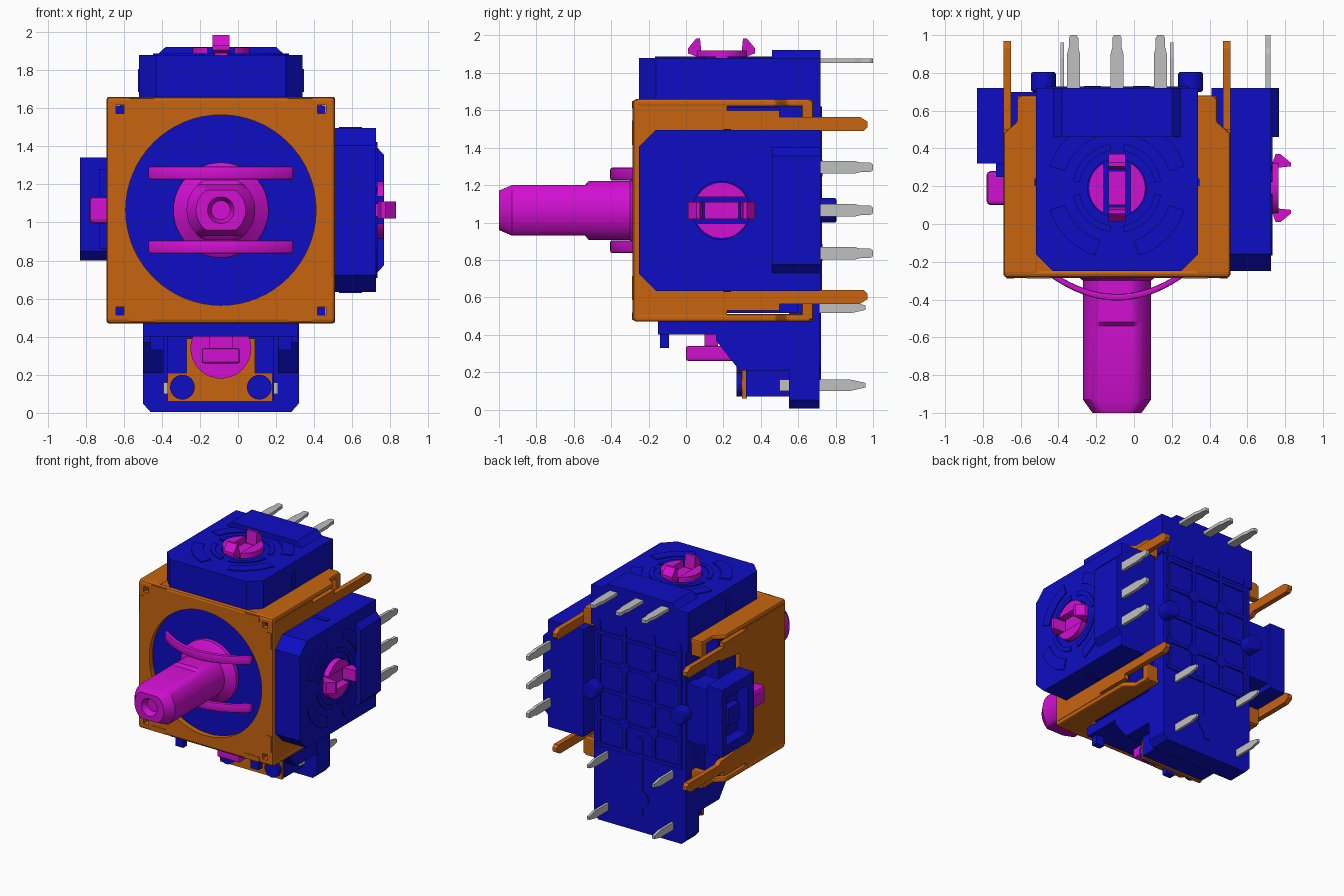
import bpy, bmesh, math
from mathutils import Matrix, Vector

old = bpy.data.objects.get("Cube")
if old:
    bpy.data.objects.remove(old, do_unlink=True)

CX, CZ, YC = -0.09, 1.065, 0.19      # stick axis and pivot depth


def material(name, rgb):
    m = bpy.data.materials.new(name)
    m.use_nodes = True
    m.diffuse_color = (*rgb, 1)
    m.node_tree.nodes["Principled BSDF"].inputs["Base Color"].default_value = (*rgb, 1)
    return m


BLUE = material("blue plastic", (0.004, 0.004, 0.55))
ORANGE = material("orange metal", (0.58, 0.13, 0.005))
MAGENTA = material("magenta plastic", (0.64, 0.005, 0.64))
GREY = material("grey pin", (0.53, 0.53, 0.53))


def finish(name, bm, mat, bevel=0, M=None, smooth=False):
    bmesh.ops.recalc_face_normals(bm, faces=bm.faces)
    if bevel:
        sharp = [e for e in bm.edges if len(e.link_faces) == 2 and e.calc_face_angle() > 0.6]
        bmesh.ops.bevel(bm, geom=sharp, offset=bevel, segments=2, profile=0.5,
                        affect='EDGES', clamp_overlap=True)
    if M:
        bm.transform(M)
    me = bpy.data.meshes.new(name)
    bm.to_mesh(me)
    bm.free()
    me.materials.append(mat)
    ob = bpy.data.objects.new(name, me)
    bpy.context.collection.objects.link(ob)
    if smooth:
        bpy.ops.object.select_all(action='DESELECT')
        ob.select_set(True)
        bpy.context.view_layer.objects.active = ob
        bpy.ops.object.shade_smooth_by_angle(angle=math.radians(35))
    return ob


def prism(name, pts, axis, a, b, mat, **kw):
    """Extrude a 2D outline along an axis: x uses (y,z), y uses (x,z), z uses (x,y)."""
    place = {'x': lambda p, t: (t, p[0], p[1]), 'y': lambda p, t: (p[0], t, p[1]),
             'z': lambda p, t: (p[0], p[1], t)}[axis]
    bm = bmesh.new()
    lo = [bm.verts.new(place(p, a)) for p in pts]
    hi = [bm.verts.new(place(p, b)) for p in pts]
    bm.faces.new(lo)
    bm.faces.new(hi)
    n = len(pts)
    for i in range(n):
        bm.faces.new((lo[i], lo[(i + 1) % n], hi[(i + 1) % n], hi[i]))
    return finish(name, bm, mat, **kw)


def box(name, x, y, z, mat, **kw):
    x, y = sorted(x), sorted(y)
    return prism(name, [(x[0], y[0]), (x[1], y[0]), (x[1], y[1]), (x[0], y[1])],
                 'z', z[0], z[1], mat, **kw)


def arc(cx, cy, r, a0=0, a1=360, n=32):
    full = a1 - a0 == 360
    return [(cx + r * math.cos(math.radians(a0 + (a1 - a0) * i / n)),
             cy + r * math.sin(math.radians(a0 + (a1 - a0) * i / n)))
            for i in range(n if full else n + 1)]


def cut(ob, cutter):
    m = ob.modifiers.new("cut", 'BOOLEAN')
    m.object, m.solver = cutter, 'EXACT'
    dg = bpy.context.evaluated_depsgraph_get()
    me = bpy.data.meshes.new_from_object(ob.evaluated_get(dg))
    ob.modifiers.clear()
    ob.data = me
    bpy.data.objects.remove(cutter, do_unlink=True)


# Metal frame: front plate with a round opening and corner reliefs
plate = box("frame_front", (CX - .6, CX + .6), (-.285, -.24), (CZ - .595, CZ + .595), ORANGE, bevel=.02)
cut(plate, prism("cutter", arc(CX, CZ, .5, n=64), 'y', -.4, 0, BLUE))
for s in (-1, 1):
    for t in (-1, 1):
        x0, z0 = CX + s * .53, CZ + t * .53
        cut(plate, box("cutter", (x0 - .022, x0 + .022), (-.4, 0), (z0 - .022, z0 + .022), BLUE))
        for k in (0, 1):   # slits where the sides fold back
            u, v = (.415, .565) if k else (.565, .415)
            tab = prism("frame_fold", [(CX + s * (u + a * (.065 if k else .02)),
                                        CZ + t * (v + b * (.02 if k else .065)))
                                       for a, b in ((-1, -1), (1, -1), (1, 1), (-1, 1))],
                        'y', -.289, -.25, ORANGE)

# Frame sides, folded strips and solder legs
for s, side in ((-1, "right"), (1, "left")):
    xa, xb = CX + s * .6, CX + s * .56
    prof = [(-.27, -.56), (.22, -.56), (.22, -.535), (.5, -.535), (.5, -.5), (.93, -.5), (.97, -.475),
            (.97, -.445), (.95, -.425), (.57, -.425), (.54, -.405), (.3, -.38), (.3, -.28)]
    prof = prof + [(y, -z) for y, z in reversed(prof)]
    prism(f"{side}_frame_side", [(y, CZ + z) for y, z in prof], 'x', xa, xb, ORANGE)
    for t, end in ((-1, "lower"), (1, "upper")):
        strip = [(.6, -.27), (.6, .48), (.53, .54), (.53, .66), (.51, .68), (.42, .68), (.42, -.27)]
        prism(f"{side}_{end}_frame_strip", [(CX + s * u, y) for u, y in strip], 'z',
              CZ + t * .595, CZ + t * .555, ORANGE, bevel=.012)
        box(f"{side}_{end}_frame_lip", (CX + s * .43, CX + s * .53), (.62, .68),
            sorted((CZ + t * .585, CZ + t * .46)), ORANGE, bevel=.01)
for t in (-1, 1):
    box("frame_cross_strip", (CX - .56, CX + .56), (-.27, -.1),
        sorted((CZ + t * .59, CZ + t * .555)), ORANGE)

# Inner housing and back plate
box("housing", (CX - .55, CX + .55), (-.22, .5), (CZ - .55, CZ + .55), BLUE)
box("housing_rear", (CX - .43, CX + .43), (.48, .6), (CZ - .55, CZ + .62), BLUE)
prism("back_plate", [(CX + u, z) for u, z in ((-.41, .05), (-.37, .005), (.37, .005), (.41, .05),
                                              (.41, 1.8), (-.41, 1.8))], 'y', .55, .715, BLUE)
for u in (-.36, -.13, .13, .36):
    box("back_rib", (CX + u - .014, CX + u + .014), (.7, .727), (.62, 1.62), BLUE)
for z in (.62, .84, 1.065, 1.29, 1.52):
    box("back_rib", (CX - .38, CX + .38), (.7, .727), (z - .014, z + .014), BLUE)
for u in (-.13, .13):
    for z in (.84, 1.29):
        prism("back_boss", arc(CX + u, z, .045, n=20), 'y', .7, .731, BLUE)
prism("back_keyhole", arc(CX, .27, .08, n=24), 'y', .7, .722, BLUE)
box("back_key_slot", (CX - .03, CX + .03), (.7, .722), (.14, .76), BLUE)
for s in (-1, 1):
    prism("locating_peg", arc(CX + s * .39, CZ, .066, n=24), 'y', .7, .805, BLUE, bevel=.012)


# Rotary sensors: one on the top, the same one turned onto the left side
def sensor(side, M):
    body = [(-.43, .72), (-.43, -.16), (-.34, -.25), (.34, -.25), (.43, -.16), (.43, .72)]
    ob = prism(f"{side}_sensor_body", body, 'z', .5, .815, BLUE, M=M)
    cut(ob, prism("cutter", arc(0, YC, .155), 'z', .775, .9, BLUE, M=M))
    prism(f"{side}_sensor_terminal_block", [(-.335, .5), (.335, .5), (.335, .815), (.29, .857),
          (-.29, .857), (-.335, .815)], 'y', .46, .72, BLUE, M=M)
    for i in range(4):   # raised rim sectors
        a = 45 + 90 * i
        for r0, r1, w in ((.2, .235, 36), (.29, .375, 27)):
            prism(f"{side}_sensor_rim", arc(0, YC, r1, a - w, a + w, 12) +
                  arc(0, YC, r0, a + w, a - w, 12), 'z', .81, .823, BLUE, M=M)
    box(f"{side}_clip_bridge", (-.045, .045), (YC - .09, YC + .09), (.77, .825), MAGENTA, M=M)
    barb = [(.1, .77), (.115, .92), (.135, .92), (.18, .865), (.18, .84), (.14, .825), (.14, .77)]
    for s in (-1, 1):
        prism(f"{side}_clip_barb", [(YC + s * v, d) for v, d in barb], 'x', -.045, .045, MAGENTA, M=M)
        prism(f"{side}_clip_pad", [(s * u, v) for u, v in arc(0, YC, .15, -62, 62, 16)],
              'z', .77, .855, MAGENTA, M=M)
        box(f"{side}_sensor_rail", (s * .43, s * .436), (.2, .24), (.62, .74), BLUE, M=M)
    pin = [(.7, .034), (.9, .034), (.935, .025), (.985, .025), (1, .015)]
    for u in (-.23, 0, .23):
        prism(f"{side}_sensor_pin", [(u + w, y) for y, w in pin] +
              [(u - w, y) for y, w in reversed(pin)], 'z', .787, .812, GREY, M=M)


centre = Matrix.Translation((CX, 0, CZ))
sensor("top", centre)
sensor("left", centre @ Matrix.Rotation(math.pi / 2, 4, 'Y'))

# Control stick, lofted along y with two flats and a dimpled tip
bm = bmesh.new()
rings = []
for y, r, f in ((-.2, .25, .25), (-.25, .25, .25), (-.285, .2, .2), (-.3, .18, .158), (-.52, .18, .158),
                (-.54, .18, .135), (-.93, .18, .135), (-1, .13, .105), (-1, .07, .07), (-.95, .05, .05)):
    rings.append([bm.verts.new((CX + u, y, CZ + max(-f, min(f, v)))) for u, v in arc(0, 0, r, n=48)])
for a, b in zip(rings, rings[1:]):
    for i in range(48):
        bm.faces.new((a[i], a[(i + 1) % 48], b[(i + 1) % 48], b[i]))
bm.faces.new(rings[0])
bm.faces.new(rings[-1])
finish("stick", bm, MAGENTA, smooth=True)

# Curved guide bars above and below the stick
us = [-.38 + .76 * i / 24 for i in range(25)]
guide = [(CX + u, -.405 + 1.0 * u * u) for u in us] + [(CX + u, -.37 + 1.0 * u * u) for u in reversed(us)]
for t in (-1, 1):
    prism("guide_bar", guide, 'z', CZ + t * .16, CZ + t * .228, MAGENTA, bevel=.01, smooth=True)

# Side switch with a pocket, and the pivot stub
sw = prism("side_switch", [(.32, .85), (.37, .8), (.72, .8), (.72, 1.34), (.32, 1.34)],
           'x', -.83, -.69, BLUE)
cut(sw, box("cutter", (-.9, -.74), (.4, .67), (.88, 1.26), BLUE))
box("side_switch_contact", (-.8, -.7), (.46, .6), (1.0, 1.14), BLUE)
box("side_switch_step", (-.73, -.65), (.25, .33), (.86, 1.28), BLUE)
box("side_switch_arm", (-.7, -.48), (.45, .7), (.84, 1.3), BLUE)
box("pivot_stub", (-.78, -.64), (.1, .28), (.995, 1.135), MAGENTA, bevel=.02)

# Push switch compartment under the frame
box("lower_shelf", (-.5, .315), (-.15, .56), (.4, .475), BLUE)
wall = [(.16, .42), (.16, .37), (.285, .21), (.56, .21), (.56, .42)]
for s in (-1, 1):
    prism("switch_wall", [(y, z) for y, z in wall], 'x', CX + s * .405, CX + s * .3, BLUE)
    box("shelf_tab", (CX + s * .37, CX + s * .3), (-.14, -.09), (.33, .41), BLUE)
    prism("contact_rivet", arc(CX + s * .202, .135, .065, n=24), 'y', .27, .4, BLUE)
    for z, w in ((.545, .03), (.13, .03)):
        x = CX + s * .29
        prism("switch_pin", [(.5, z - w), (.88, z - w), (.96, z - .012), (.96, z + .012),
                             (.88, z + w), (.5, z + w)], 'x', x - .01, x + .01, GREY)
box("switch_base", (-.37, .19), (.32, .56), (.07, .4), BLUE)
prism("contact_plate", [(-.37, .06), (.18, .06), (.18, .21), (.09, .21), (.09, .39), (-.27, .39),
                        (-.27, .21), (-.37, .21)], 'y', .3, .325, ORANGE)
prism("push_button", arc(CX, .34, .16), 'y', .27, .31, MAGENTA)
box("push_lever", (CX - .1, CX + .1), (0, .28), (.26, .34), MAGENTA, bevel=.012)
box("push_post", (CX - .06, CX + .06), (.1, .17), (.32, .42), MAGENTA)
